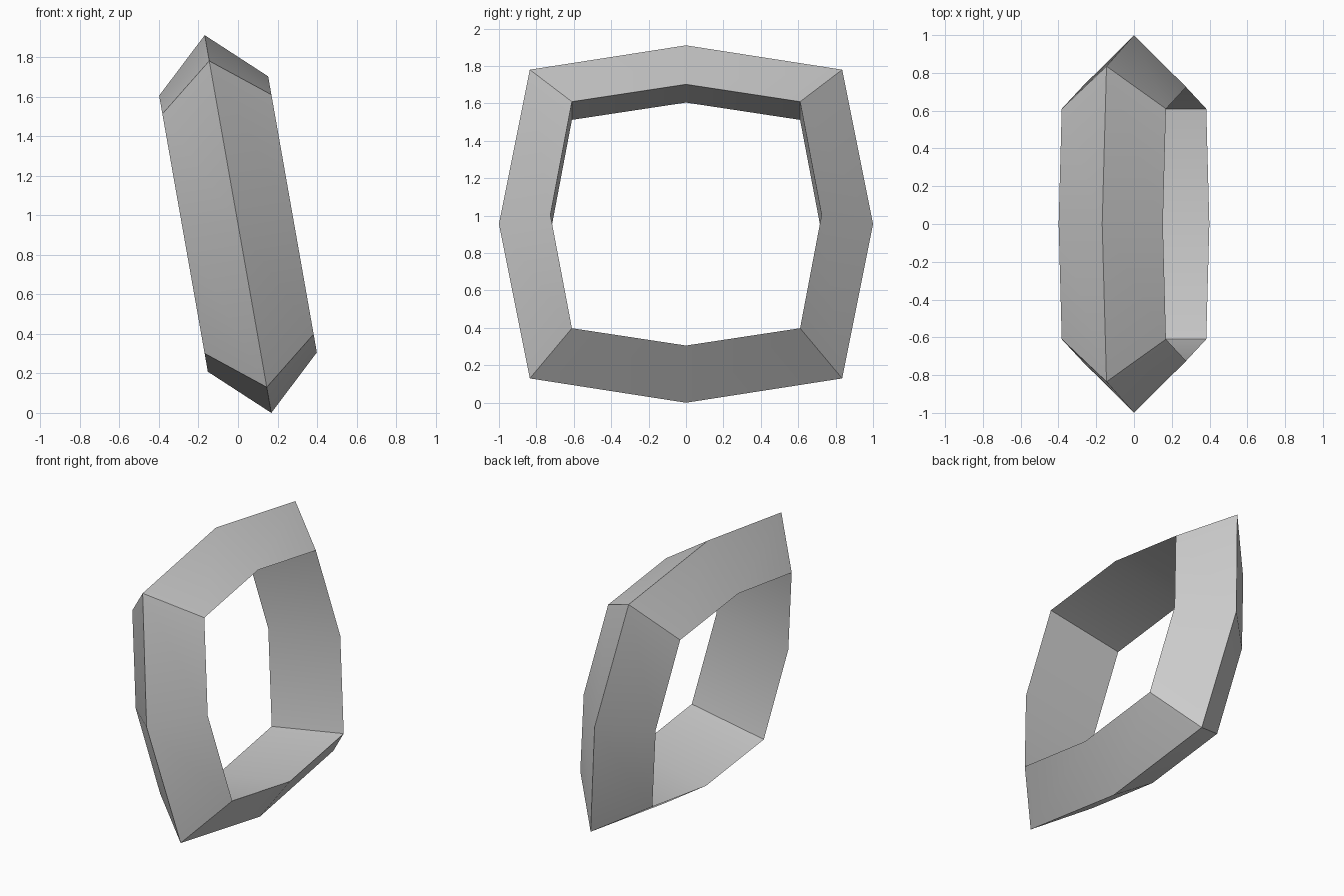
import bpy, bmesh
from math import radians
from mathutils import Matrix

if "Cube" in bpy.data.objects:
    bpy.data.objects.remove(bpy.data.objects["Cube"])

TILT = radians(-10)
HALF_WIDTH = 0.28


def octagon(side, top, corner_y, corner_z):
    """Bulged-square loop of (y, z) points."""
    return [(side, 0), (corner_y, corner_z), (0, top), (-corner_y, corner_z),
            (-side, 0), (-corner_y, -corner_z), (0, -top), (corner_y, -corner_z)]


outer = octagon(1.0, 0.97, 0.835, 0.838)
inner = octagon(0.725, 0.709, 0.61, 0.615)

# Ring with a triangular section: ridge outside, flat band inside
bm = bmesh.new()
loops = [[bm.verts.new((x, y, z)) for y, z in pts]
         for x, pts in ((0, outer), (HALF_WIDTH, inner), (-HALF_WIDTH, inner))]
for k in range(3):
    a, b = loops[k], loops[(k + 1) % 3]
    for i in range(8):
        j = (i + 1) % 8
        bm.faces.new((a[i], a[j], b[j], b[i]))
bmesh.ops.recalc_face_normals(bm, faces=bm.faces)

# Lean the ring and stand it on the floor
bm.transform(Matrix.Rotation(TILT, 4, 'Y'))
bm.transform(Matrix.Translation((0, 0, -min(v.co.z for v in bm.verts))))

mesh = bpy.data.meshes.new("faceted_ring")
bm.to_mesh(mesh)
bm.free()
ring = bpy.data.objects.new("faceted_ring", mesh)
bpy.context.collection.objects.link(ring)

# Soft shading over the slight bends, crisp corners and ridges
bpy.context.view_layer.objects.active = ring
ring.select_set(True)
bpy.ops.object.shade_smooth_by_angle(angle=radians(30))
